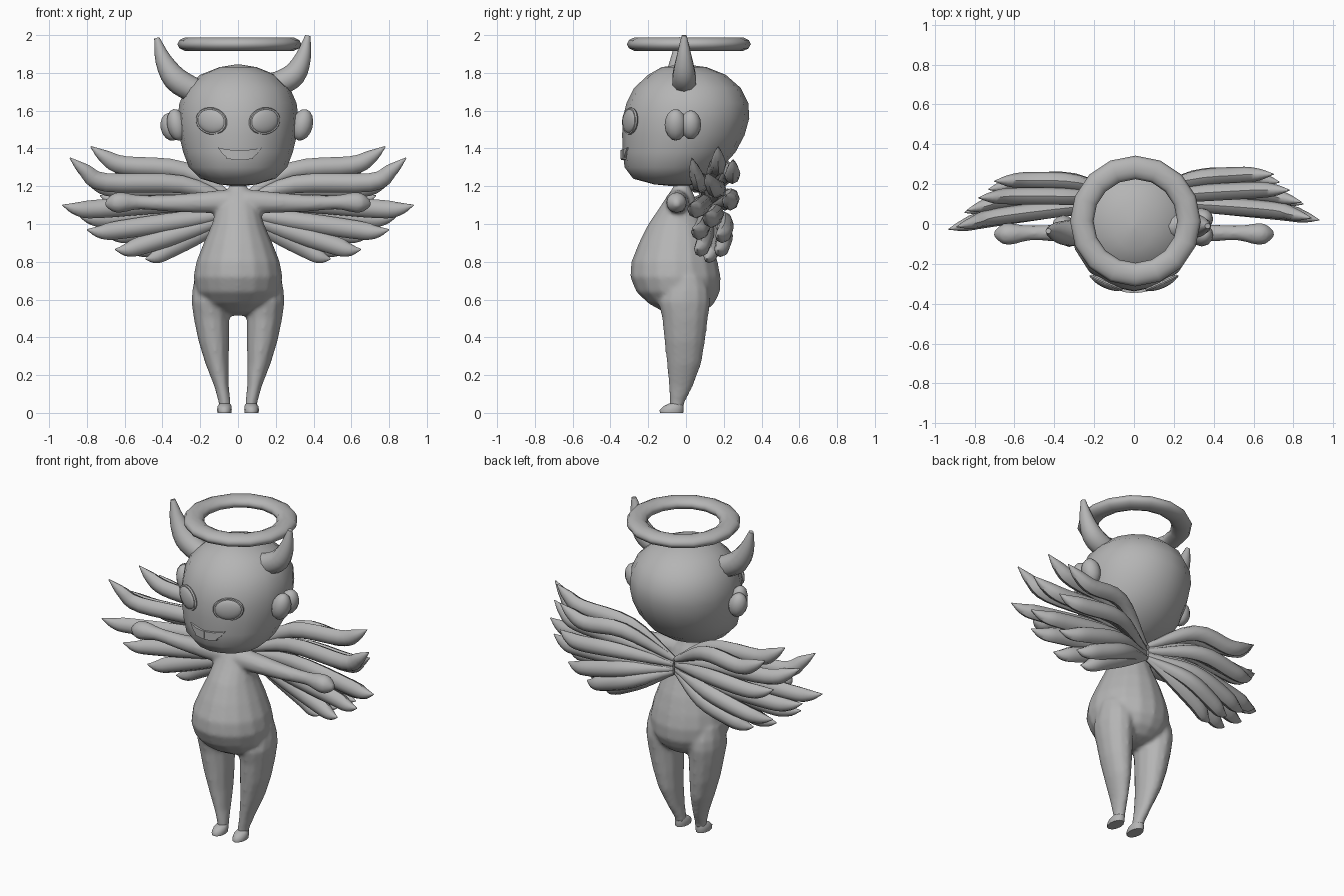
import bpy, bmesh, math
from mathutils import Vector, Matrix

if "Cube" in bpy.data.objects:
    bpy.data.objects.remove(bpy.data.objects["Cube"])

grey = bpy.data.materials.new("plain grey")
grey.diffuse_color = (0.46, 0.46, 0.46, 1)
grey.use_nodes = True
grey.node_tree.nodes["Principled BSDF"].inputs["Base Color"].default_value = grey.diffuse_color


def finish(obj, angle=50):
    obj.data.materials.clear()
    obj.data.materials.append(grey)
    bpy.ops.object.select_all(action='DESELECT')
    obj.select_set(True)
    bpy.context.view_layer.objects.active = obj
    bpy.ops.object.shade_smooth_by_angle(angle=math.radians(angle))
    return obj


def from_bmesh(name, bm, angle=50):
    bmesh.ops.recalc_face_normals(bm, faces=bm.faces)
    mesh = bpy.data.meshes.new(name)
    bm.to_mesh(mesh)
    bm.free()
    obj = bpy.data.objects.new(name, mesh)
    bpy.context.collection.objects.link(obj)
    return finish(obj, angle)


def loft(name, rings, sides):
    """Skin rings given as (centre, axis_a, axis_b) and cap both ends."""
    bm = bmesh.new()
    loops = []
    for c, a, b in rings:
        loops.append([bm.verts.new(c + a * math.cos(t) + b * math.sin(t))
                      for t in (2 * math.pi * i / sides for i in range(sides))])
    for p, q in zip(loops, loops[1:]):
        for i in range(sides):
            j = (i + 1) % sides
            bm.faces.new((p[i], p[j], q[j], q[i]))
    bm.faces.new(loops[0])
    bm.faces.new(loops[-1])
    return from_bmesh(name, bm)


def stack(name, rows, sides=16):
    """Horizontal rings: z, x centre, half width, front y, back y."""
    return loft(name, [(Vector((x, (f + k) / 2, z)), Vector((w, 0, 0)),
                        Vector((0, (k - f) / 2, 0))) for z, x, w, f, k in rows], sides)


def spline(pts, steps):
    """Catmull-Rom through equal-length tuples."""
    pts = [Vector(p) for p in pts]
    ext = [2 * pts[0] - pts[1]] + pts + [2 * pts[-1] - pts[-2]]
    out = []
    for i in range(1, len(ext) - 2):
        a, b, c, d = ext[i - 1:i + 3]
        for s in range(steps):
            t = s / steps
            out.append(0.5 * (2 * b + (c - a) * t + (2 * a - 5 * b + 4 * c - d) * t * t
                              + (3 * b - a - 3 * c + d) * t ** 3))
    return out + [pts[-1]]


def tube(name, path, radii, sides=8, flat=1.0, steps=3):
    """Sweep a circle (flattened along y) through a smoothed path."""
    pts = spline(path, steps)
    rad = [r[0] for r in spline([(r, 0) for r in radii], steps)]
    rings = []
    for i, p in enumerate(pts):
        tan = (pts[min(i + 1, len(pts) - 1)] - pts[max(i - 1, 0)]).normalized()
        up = tan.cross(Vector((0, 1, 0))).normalized()
        side = up.cross(tan).normalized()
        r = max(rad[i], 0.002)
        rings.append((p, up * r, side * r * flat))
    return loft(name, rings, sides)


def ball(name, loc, scale, rot=(0, 0, 0), seg=12, rings=8):
    bpy.ops.mesh.primitive_uv_sphere_add(segments=seg, ring_count=rings, location=loc, rotation=rot)
    obj = bpy.context.object
    obj.name = name
    obj.scale = scale
    return finish(obj)


# Head: rounded crown, flatter face and narrow chin
stack("head", [
    (1.845, 0, 0.01, -0.03, 0.00), (1.83, 0, 0.10, -0.13, 0.11), (1.79, 0, 0.20, -0.20, 0.21),
    (1.72, 0, 0.275, -0.275, 0.29), (1.64, 0, 0.31, -0.315, 0.33), (1.56, 0, 0.32, -0.335, 0.335),
    (1.47, 0, 0.312, -0.338, 0.31), (1.38, 0, 0.29, -0.335, 0.262), (1.30, 0, 0.26, -0.325, 0.19),
    (1.24, 0, 0.198, -0.28, 0.105), (1.21, 0, 0.10, -0.17, 0.045), (1.20, 0, 0.02, -0.07, 0.0)])

# Pear-shaped body with thin neck
trunk = [stack("body", [
    (1.24, 0, 0.035, -0.06, 0.01), (1.19, 0, 0.05, -0.07, 0.025), (1.15, 0, 0.09, -0.10, 0.045),
    (1.08, 0, 0.115, -0.145, 0.07), (1.00, 0, 0.138, -0.20, 0.10), (0.90, 0, 0.182, -0.25, 0.14),
    (0.80, 0, 0.222, -0.29, 0.168), (0.72, 0, 0.236, -0.296, 0.184), (0.64, 0, 0.224, -0.263, 0.18),
    (0.58, 0, 0.185, -0.20, 0.15), (0.535, 0, 0.12, -0.12, 0.10), (0.515, 0, 0.04, -0.04, 0.04)])]

# Legs, feet, arms and hands
for s, side in ((-1, "left"), (1, "right")):
    trunk.append(stack(side + "_leg", [
        (0.80, s * 0.12, 0.05, -0.05, 0.06), (0.72, s * 0.139, 0.092, -0.10, 0.10),
        (0.65, s * 0.143, 0.099, -0.13, 0.125),
        (0.59, s * 0.145, 0.102, -0.147, 0.13), (0.50, s * 0.14, 0.095, -0.127, 0.117),
        (0.38, s * 0.128, 0.082, -0.115, 0.102), (0.26, s * 0.111, 0.062, -0.102, 0.082),
        (0.14, s * 0.087, 0.039, -0.092, 0.037), (0.05, s * 0.07, 0.032, -0.085, -0.01),
        (0.03, s * 0.07, 0.034, -0.087, -0.008)], 12))
    stack(side + "_foot", [
        (0.05, s * 0.07, 0.028, -0.09, -0.015), (0.035, s * 0.071, 0.037, -0.12, -0.012),
        (0.015, s * 0.072, 0.039, -0.14, -0.012), (0.0, s * 0.072, 0.037, -0.138, -0.015)], 12)
    trunk.append(tube(side + "_arm", [
        (s * 0.04, -0.045, 1.12), (s * 0.16, -0.045, 1.115), (s * 0.36, -0.045, 1.11),
        (s * 0.52, -0.045, 1.115), (s * 0.61, -0.05, 1.115), (s * 0.66, -0.05, 1.11),
        (s * 0.705, -0.05, 1.105)], [0.065, 0.059, 0.046, 0.039, 0.055, 0.051, 0.014], 10))

# Weld body, legs and arms into one soft skin
bpy.ops.object.select_all(action='DESELECT')
for part in trunk:
    part.select_set(True)
bpy.context.view_layer.objects.active = trunk[0]
bpy.ops.object.join()
weld = trunk[0].modifiers.new("weld", 'REMESH')
weld.mode = 'VOXEL'
weld.voxel_size = 0.012
weld.use_smooth_shade = True
soften = trunk[0].modifiers.new("soften", 'SMOOTH')
soften.factor = 0.5
soften.iterations = 6

# Horns: left one is slightly larger and further forward
tube("left_horn", [(-0.17, -0.045, 1.69), (-0.25, -0.045, 1.717), (-0.335, -0.045, 1.772),
                   (-0.395, -0.04, 1.87), (-0.430, -0.035, 1.985)],
     [0.06, 0.066, 0.065, 0.044, 0.014], 10)
tube("right_horn", [(0.16, -0.01, 1.735), (0.23, -0.01, 1.75), (0.30, -0.01, 1.795),
                    (0.345, -0.01, 1.885), (0.370, -0.01, 1.998)],
     [0.06, 0.065, 0.062, 0.042, 0.014], 10)

# Ears: two rounded lobes side by side
ball("right_ear_front", (0.34, -0.055, 1.525), (0.056, 0.058, 0.085), (0, 0.25, 0))
ball("right_ear_back", (0.34, 0.025, 1.525), (0.056, 0.055, 0.078), (0, 0.25, 0))
ball("left_ear_front", (-0.325, -0.06, 1.525), (0.05, 0.055, 0.085), (0, -0.2, 0))
ball("left_ear_back", (-0.355, -0.01, 1.515), (0.055, 0.055, 0.075), (0, -0.2, 0))

# Eyes: tilted ovals with a raised rim
for s, side in ((-1, "left"), (1, "right")):
    loc = (s * 0.14, -0.296, 1.545)
    turn = Matrix.Rotation(s * 0.42, 4, 'Z') @ Matrix.Rotation(-s * 0.2, 4, 'Y')
    ball(side + "_eye", loc, (0.083, 0.026, 0.064), turn.to_euler(), 16, 8)
    bpy.ops.mesh.primitive_torus_add(major_segments=20, minor_segments=6,
                                     major_radius=0.083, minor_radius=0.009)
    rim = bpy.context.object
    rim.name = side + "_eye_rim"
    rim.matrix_world = (Matrix.Translation(loc) @ turn @ Matrix.Diagonal((1, 1, 0.78, 1))
                        @ Matrix.Rotation(math.pi / 2, 4, 'X'))
    finish(rim)


def face_plate(name, x0, x1, top, bottom, front, n=10):
    """Solid strip that follows the curve of the face."""
    bm = bmesh.new()
    rows = []
    for i in range(n + 1):
        x = x0 + (x1 - x0) * i / n
        y = front + 1.9 * x * x
        rows.append([bm.verts.new(v) for v in (
            (x, y, top(x)), (x, y, bottom(x)), (x, y + 0.03, bottom(x)), (x, y + 0.03, top(x)))])
    for p, q in zip(rows, rows[1:]):
        for k in range(4):
            bm.faces.new((p[k], q[k], q[(k + 1) % 4], p[(k + 1) % 4]))
    bm.faces.new(rows[0])
    bm.faces.new(rows[-1])
    from_bmesh(name, bm, 30)


# Smiling mouth and two front teeth
def lip(x):
    return 1.39 + 1.1 * (x - 0.01) ** 2


face_plate("mouth", -0.105, 0.125, lip,
           lambda x: 1.338 + 0.064 * abs((x - 0.01) / 0.115) ** 3, -0.343)
for x0, side in ((-0.06, "left"), (0.013, "right")):
    face_plate(side + "_tooth", x0, x0 + 0.067, lip, lambda x: 1.345, -0.346, 4)

# Halo
bpy.ops.mesh.primitive_torus_add(major_segments=16, minor_segments=10, major_radius=0.269,
                                 minor_radius=0.059, location=(0.007, 0.015, 1.952))
halo = bpy.context.object
halo.name = "halo"
halo.scale = (1, 1, 0.64)
finish(halo)

# Feathers: inner bend, outer bend and tip, as x, y, z
feathers = [
    ((0.28, 0.22, 1.27), (0.52, 0.245, 1.26), (0.70, 0.25, 1.34)),
    ((0.28, 0.15, 1.28), (0.60, 0.17, 1.31), (0.78, 0.17, 1.41)),
    ((0.30, 0.10, 1.21), (0.70, 0.07, 1.22), (0.89, 0.03, 1.35)),
    ((0.30, 0.17, 1.18), (0.65, 0.15, 1.19), (0.84, 0.11, 1.27)),
    ((0.30, 0.23, 1.14), (0.56, 0.235, 1.12), (0.73, 0.21, 1.15)),
    ((0.32, 0.10, 1.11), (0.74, 0.06, 1.08), (0.93, 0.02, 1.10)),
    ((0.30, 0.16, 1.06), (0.66, 0.14, 1.03), (0.85, 0.10, 1.05)),
    ((0.28, 0.10, 1.02), (0.62, 0.08, 0.97), (0.80, 0.04, 0.97)),
    ((0.28, 0.20, 1.02), (0.52, 0.205, 0.96), (0.70, 0.17, 0.94)),
    ((0.25, 0.11, 0.97), (0.50, 0.09, 0.89), (0.65, 0.06, 0.865)),
    ((0.24, 0.20, 0.96), (0.43, 0.195, 0.89), (0.57, 0.17, 0.86)),
    ((0.20, 0.14, 0.95), (0.36, 0.14, 0.87), (0.49, 0.11, 0.815))]
for s, side in ((-1, "left"), (1, "right")):
    for i, (inner, outer, tip) in enumerate(feathers):
        root = (0.01, 0.11, 1.08 + (inner[2] - 1.1) * 0.25)
        # the hooked end stays full until close to the tip
        hook = Vector(outer).lerp(Vector(tip), 0.58) - Vector((0, 0, 0.012))
        path = [Vector((s * x, y - (0.05 * x if s < 0 else 0), z))
                for x, y, z in (root, inner, outer, hook, tip)]
        tube(f"{side}_feather_{i + 1}", path, [0.018, 0.047, 0.049, 0.036, 0.003], 8, 0.85, 4)
